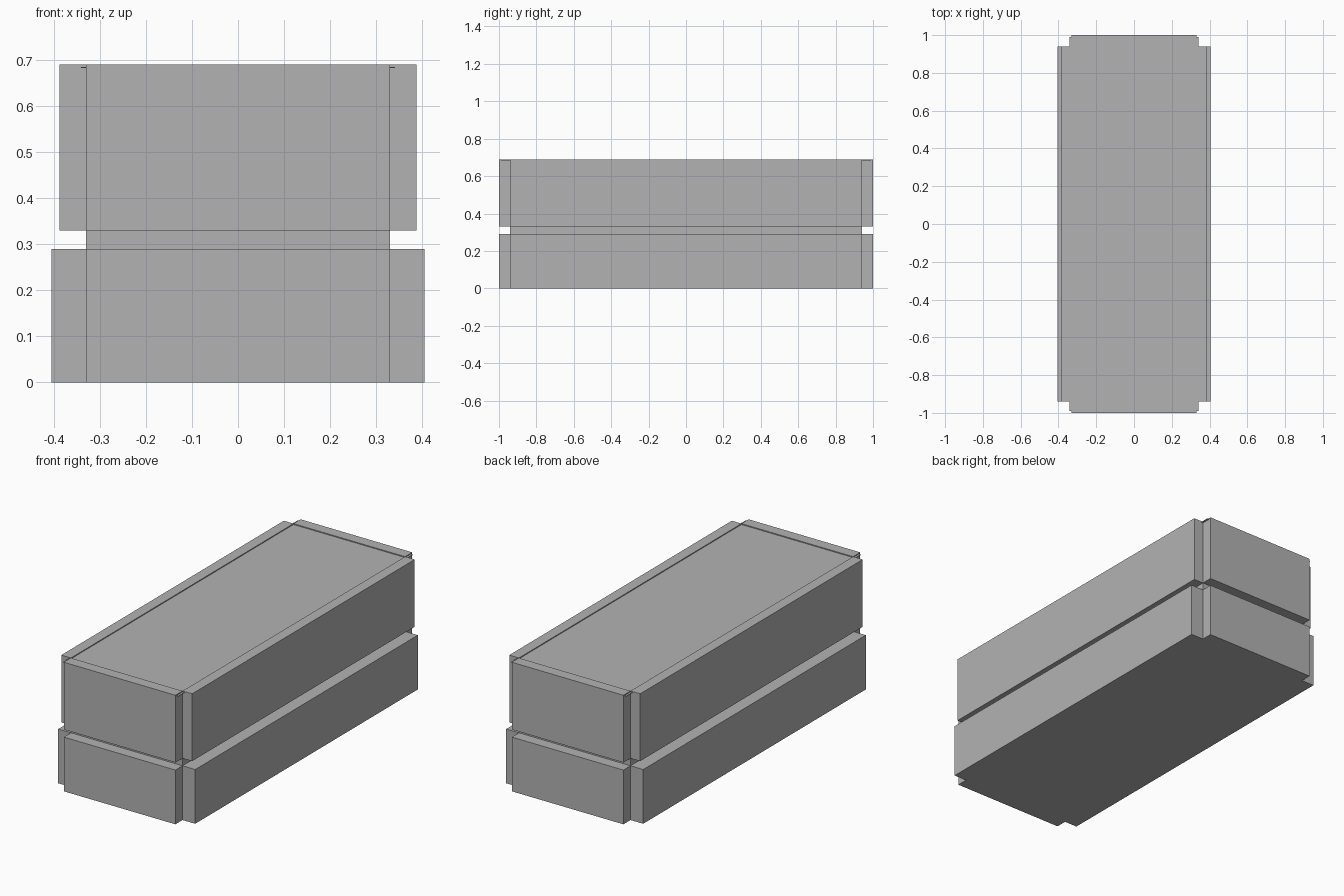
import bpy

default_cube = bpy.data.objects.get("Cube")
if default_cube:
    bpy.data.objects.remove(default_cube, do_unlink=True)

# Single plain grey
grey = bpy.data.materials.new("plain grey")
grey.use_nodes = True
colour = (0.45, 0.45, 0.45, 1)
grey.diffuse_color = colour
shader = next(n for n in grey.node_tree.nodes if n.type == "BSDF_PRINCIPLED")
shader.inputs["Base Color"].default_value = colour


def box(name, low, high):
    """Axis-aligned box between two opposite corners."""
    centre = [(a + b) / 2 for a, b in zip(low, high)]
    bpy.ops.mesh.primitive_cube_add(size=1, location=centre)
    part = bpy.context.object
    part.name = name
    part.scale = [abs(b - a) for a, b in zip(low, high)]
    bpy.ops.object.transform_apply(location=False, rotation=False, scale=True)
    part.data.materials.append(grey)
    return part


CORE_X, CORE_Y, LENGTH_Y = 0.33, 0.94, 1.0
TOP = 0.69

# Inner body, its top sunk a hair below the panels
box("core", (-CORE_X, -CORE_Y, 0), (CORE_X, CORE_Y, TOP - 0.006))

# Thin lid sheet whose corners peek out between the panels
box("lid_sheet", (-0.341, -0.99, TOP - 0.007), (0.341, 0.99, TOP - 0.005))

# Two tiers of panels: name, bottom, top, outer half width
tiers = [("lower", 0, 0.29, 0.405), ("upper", 0.33, TOP, 0.387)]
for tier, bottom, top, outer in tiers:
    for side, s in (("left", 1), ("right", -1)):
        box(f"{tier}_{side}_panel", (s * CORE_X, -CORE_Y, bottom), (s * outer, CORE_Y, top))
    for end, s in (("back", 1), ("front", -1)):
        box(f"{tier}_{end}_panel", (-CORE_X, s * CORE_Y, bottom), (CORE_X, s * LENGTH_Y, top))
